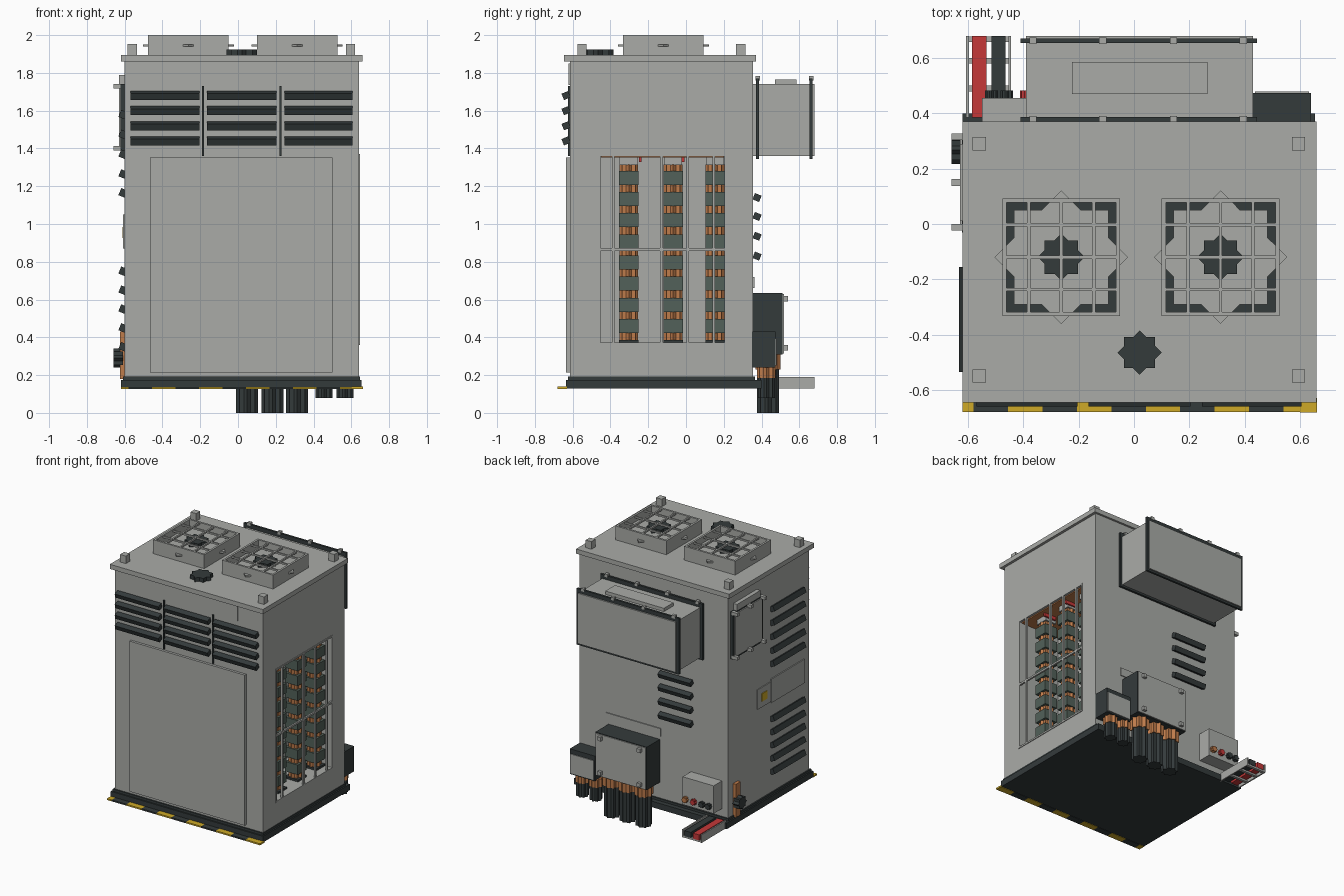
import bpy, bmesh, math
from mathutils import Matrix, Vector

if "Cube" in bpy.data.objects:
    bpy.data.objects.remove(bpy.data.objects["Cube"])


def colour(name, r, g, b):
    m = bpy.data.materials.new(name)
    m.diffuse_color = (r, g, b, 1)
    m.use_nodes = True
    m.node_tree.nodes["Principled BSDF"].inputs["Base Color"].default_value = m.diffuse_color
    return m


GREY = colour("panel grey", 0.40, 0.41, 0.39)
DARK = colour("charcoal", 0.034, 0.043, 0.044)
GREEN = colour("coil green", 0.085, 0.12, 0.10)
COPPER = colour("copper", 0.52, 0.20, 0.07)
RED = colour("red", 0.56, 0.04, 0.04)
YELLOW = colour("safety yellow", 0.62, 0.40, 0.02)


def add_box(bm, x0, x1, y0, y1, z0, z1, tilt=None):
    """Box from its limits, optionally tilted about its own centre: (axis, degrees)."""
    c = Vector(((x0 + x1) / 2, (y0 + y1) / 2, (z0 + z1) / 2))
    mat = Matrix.Translation(c)
    if tilt:
        mat = mat @ Matrix.Rotation(math.radians(tilt[1]), 4, tilt[0])
    mat = mat @ Matrix.Diagonal((x1 - x0, y1 - y0, z1 - z0, 1))
    bmesh.ops.create_cube(bm, size=1, matrix=mat)


def add_star(bm, x, y, z, r, h, axis='Z'):
    """Eight-pointed prism (two crossed squares) starting at a point."""
    rot = {'Z': Matrix(), 'X': Matrix.Rotation(math.pi / 2, 4, 'Y'),
           'Y': Matrix.Rotation(-math.pi / 2, 4, 'X')}[axis]
    mat = Matrix.Translation((x, y, z)) @ rot
    vs = []
    for i in range(16):
        a, k = i * math.pi / 8, r if i % 2 == 0 else r * 0.765
        vs.append(bm.verts.new(mat @ Vector((k * math.cos(a), k * math.sin(a), 0))))
    f = bm.faces.new(vs)
    ext = bmesh.ops.extrude_face_region(bm, geom=[f])
    top = [v for v in ext['geom'] if isinstance(v, bmesh.types.BMVert)]
    bmesh.ops.translate(bm, verts=top, vec=mat.to_3x3() @ Vector((0, 0, h)))


def part(name, mat, boxes=(), stars=()):
    bm = bmesh.new()
    for b in boxes:
        add_box(bm, *b)
    for s in stars:
        add_star(bm, *s)
    bmesh.ops.recalc_face_normals(bm, faces=bm.faces)
    me = bpy.data.meshes.new(name)
    bm.to_mesh(me)
    bm.free()
    me.materials.append(mat)
    ob = bpy.data.objects.new(name, me)
    bpy.context.collection.objects.link(ob)
    return ob


# Cabinet with the window recess cut into its right side
cabinet = part("cabinet", GREY, [(-0.60, 0.64, -0.615, 0.355, 0.18, 1.87)])
cutter = part("window_cutter", GREY, [(0.30, 0.70, -0.455, 0.205, 0.37, 1.36)])
cutter.hide_render = True
mod = cabinet.modifiers.new("window", 'BOOLEAN')
mod.object = cutter
mod.operation = 'DIFFERENCE'
mod.solver = 'EXACT'
bpy.context.view_layer.objects.active = cabinet
bpy.ops.object.modifier_apply(modifier=mod.name)
bpy.data.objects.remove(cutter)

# Base, roof and lifting lugs
part("base", DARK, [(-0.62, 0.655, -0.635, 0.40, 0.13, 0.175),
                    (-0.61, 0.645, -0.625, 0.365, 0.175, 0.192)])
part("roof", GREY, [(-0.62, 0.66, -0.645, 0.37, 1.86, 1.895)])
part("lifting_lugs", GREY, [(x - 0.024, x + 0.024, y - 0.024, y + 0.024, 1.89, 1.952)
                            for x in (-0.56, 0.595) for y in (-0.55, 0.29)])
part("roof_cap", DARK, stars=[(0.02, -0.465, 1.89, 0.08, 0.035)])

# Hazard strip along the front of the base
edges = [-0.62] + [-0.58 + 0.1245 * i for i in range(10)] + [0.66]
strips = [(a, b, -0.68, -0.63, 0.127, 0.138) for a, b in zip(edges, edges[1:])]
part("hazard_yellow", YELLOW, strips[0::2])
part("hazard_dark", DARK, strips[1::2])
part("hazard_yellow_end", YELLOW, [(0.60, 0.661, -0.681, -0.63, 0.1265, 0.1385)])

# Roof fans: square housing, grille, star shroud and hub
for side, cx in (("left", -0.263), ("right", 0.313)):
    cy, o, i = -0.12, 0.213, 0.198
    x0, x1, y0, y1 = cx - o, cx + o, cy - o, cy + o
    part(side + "_fan_housing", GREY, [
        (x0, x1, y0, cy - i, 1.89, 2.0), (x0, x1, cy + i, y1, 1.89, 2.0),
        (x0, cx - i, cy - i, cy + i, 1.89, 2.0), (cx + i, x1, cy - i, cy + i, 1.89, 2.0)])
    part(side + "_fan_floor", DARK, [(cx - i, cx + i, cy - i, cy + i, 1.89, 1.91)])
    part(side + "_fan_shroud", GREY, stars=[(cx, cy, 1.939, 0.241, 0.012)])
    part(side + "_fan_hub", DARK, stars=[(cx, cy, 1.95, 0.085, 0.03)])
    w = 0.006
    part(side + "_fan_grille", GREY,
         [(cx + d - w, cx + d + w, cy - i, cy + i, 1.985, 1.998) for d in (-0.117, 0, 0.117)] +
         [(cx - i, cx + i, cy + d - w, cy + d + w, 1.985, 1.997) for d in (-0.117, 0, 0.117)])

# Front door, header plate and louvre bank
part("front_door", GREY, [(-0.465, 0.50, -0.634, -0.61, 0.215, 1.352)])
part("header_plate", GREY, [(-0.39, 0.43, -0.621, -0.61, 1.735, 1.85)])
part("front_louvres", DARK, [(a, b, -0.654, -0.616, z - 0.018, z + 0.018, ('X', 22))
                             for a, b in ((-0.57, -0.205), (-0.165, 0.205), (0.245, 0.605))
                             for z in (1.68, 1.60, 1.52, 1.44)])
part("front_louvre_dividers", DARK, [(x - 0.005, x + 0.005, -0.624, -0.61, 1.36, 1.73)
                                     for x in (-0.185, 0.225)])

# Window bars and frame
fr = (0.632, 0.645)
part("window_bars", GREY,
     [(*fr, y - 0.007, y + 0.007, 0.37, 1.36) for y in (-0.385, -0.13, 0.01, 0.147)] +
     [(*fr, -0.455, 0.205, 0.858, 0.872)])
part("window_frame", GREY, [(*fr, -0.465, -0.453, 0.36, 1.37), (*fr, 0.203, 0.215, 0.36, 1.37),
                            (*fr, -0.465, 0.215, 0.36, 0.372), (*fr, -0.465, 0.215, 1.358, 1.37)])

# Coil columns behind the window
cols = (-0.303, -0.068, 0.153)
cx = 0.53
part("coil_cores", COPPER, stars=[(cx, y, 0.38, 0.05, 0.935) for y in cols])
part("coil_blocks", GREEN, [(cx - 0.053, cx + 0.053, y - 0.051, y + 0.051, z - 0.037, z + 0.037)
                            for y in cols for z in [0.46 + 0.112 * i for i in range(8)]])
part("coil_feet", DARK, [(cx - 0.055, cx + 0.055, y - 0.051, y + 0.051, 0.369, 0.385) for y in cols])
part("coil_caps", GREY, [(cx - 0.045, cx + 0.045, y - 0.048, y + 0.048, 1.313, 1.352) for y in cols])
part("busbar", COPPER, [(0.31, 0.625, -0.45, 0.20, 1.352, 1.362)])
part("red_terminals", RED, [(0.50, 0.60, y - 0.007, y + 0.007, 1.328, 1.356) for y in (-0.243, -0.016)])

# Rear duct with dark flanges, bolts and a top plate
part("rear_duct", GREY, [(-0.39, 0.43, 0.34, 0.68, 1.36, 1.74)])
part("duct_flanges", DARK, [(-0.41, 0.445, y, y + 0.016, 1.345, 1.77) for y in (0.371, 0.654)])
part("duct_bolts", GREY, [(x - 0.013, x + 0.013, y - 0.012, y + 0.012, 1.76, 1.783)
                          for x in (-0.365, -0.113, 0.143, 0.395) for y in (0.379, 0.662)])
part("duct_top_plate", GREY, [(-0.225, 0.265, 0.47, 0.585, 1.73, 1.765)])

# Rear louvres and rating plate
part("rear_louvres", DARK, [(-0.31, -0.04, 0.357, 0.395, z - 0.018, z + 0.018, ('X', -22))
                            for z in (1.14, 1.04, 0.935, 0.83)])
part("rear_plate", GREY, [(-0.04, 0.42, 0.35, 0.362, 0.66, 0.72)])

# Large and small terminal boxes with covers
part("terminal_box", DARK, [(-0.03, 0.40, 0.35, 0.512, 0.31, 0.635)])
part("terminal_cover", GREY, [(-0.025, 0.395, 0.51, 0.519, 0.315, 0.63)])
part("terminal_bolts", GREY, [(x - 0.014, x + 0.014, 0.515, 0.54, z - 0.014, z + 0.014)
                              for x in (0.02, 0.35) for z in (0.345, 0.605)])
part("small_terminal_box", DARK, [(0.43, 0.64, 0.35, 0.474, 0.24, 0.43)])
part("small_terminal_cover", GREY, [(0.437, 0.633, 0.47, 0.48, 0.25, 0.395)])

# Cables and copper glands hanging below the boxes
big, small = (0.048, 0.182, 0.313), (0.455, 0.567)
part("cables", DARK, stars=[(x, 0.435, 0, 0.058, 0.235) for x in big] +
     [(x, 0.425, 0.08, 0.045, 0.11) for x in small])
part("cable_glands", COPPER, stars=[(x, 0.435, 0.23, 0.066, 0.085) for x in big] +
     [(x, 0.425, 0.185, 0.05, 0.06) for x in small])

# Control box with a row of coloured connectors
part("control_box", GREY, [(-0.55, -0.29, 0.35, 0.455, 0.25, 0.46)])
for name, mat, xs in (("copper_connectors", COPPER, (-0.32,)), ("red_connectors", RED, (-0.39,)),
                      ("dark_connectors", DARK, (-0.46, -0.515))):
    part(name, mat, stars=[(x, 0.45, 0.30, 0.023, 0.032, 'Y') for x in xs])

# Cable tray with two cables
part("cable_tray", GREY, [(x - 0.005, x + 0.005, 0.385, 0.68, 0.13, 0.19) for x in (-0.602, -0.449)] +
     [(-0.602, -0.449, y - 0.01, y + 0.01, 0.13, 0.145) for y in (0.49, 0.59, 0.668)])
part("red_cable", RED, [(-0.586, -0.534, 0.385, 0.68, 0.143, 0.185)])
part("dark_cable", DARK, [(-0.516, -0.464, 0.385, 0.68, 0.143, 0.185)])

# Left side louvres and plates
part("left_louvres", DARK, [(-0.627, -0.593, -0.535, -0.155, z - 0.02, z + 0.02, ('Y', 22))
                            for z in (1.58, 1.475, 1.37, 1.265, 1.165, 0.75, 0.65, 0.55, 0.45, 0.35)])
part("left_plates", GREY, [(-0.608, -0.59, -0.55, -0.155, 0.87, 1.05),
                           (-0.606, -0.59, -0.15, 0.01, 0.88, 1.03)])
part("warning_plate", YELLOW, [(-0.611, -0.603, -0.10, -0.035, 0.925, 0.985)])

# Left service hatch with frame, bolts and hood
part("hatch_frame", DARK, [(-0.622, -0.59, -0.03, 0.325, 1.385, 1.74)])
part("hatch_door", GREY, [(-0.63, -0.60, -0.015, 0.31, 1.40, 1.725)])
part("hatch_bolts", GREY, [(-0.66, -0.61, y - 0.012, y + 0.012, z - 0.012, z + 0.012)
                           for y in (-0.012, 0.15, 0.315) for z in (1.40, 1.73)])
part("hatch_hood", GREY, [(-0.63, -0.59, 0.01, 0.29, 1.74, 1.79)])

# Earthing strap and knob
part("earth_strap", COPPER, [(-0.624, -0.59, 0.24, 0.295, 0.18, 0.43)])
part("earth_knob", DARK, stars=[(-0.66, 0.267, 0.29, 0.05, 0.05, 'X')])
